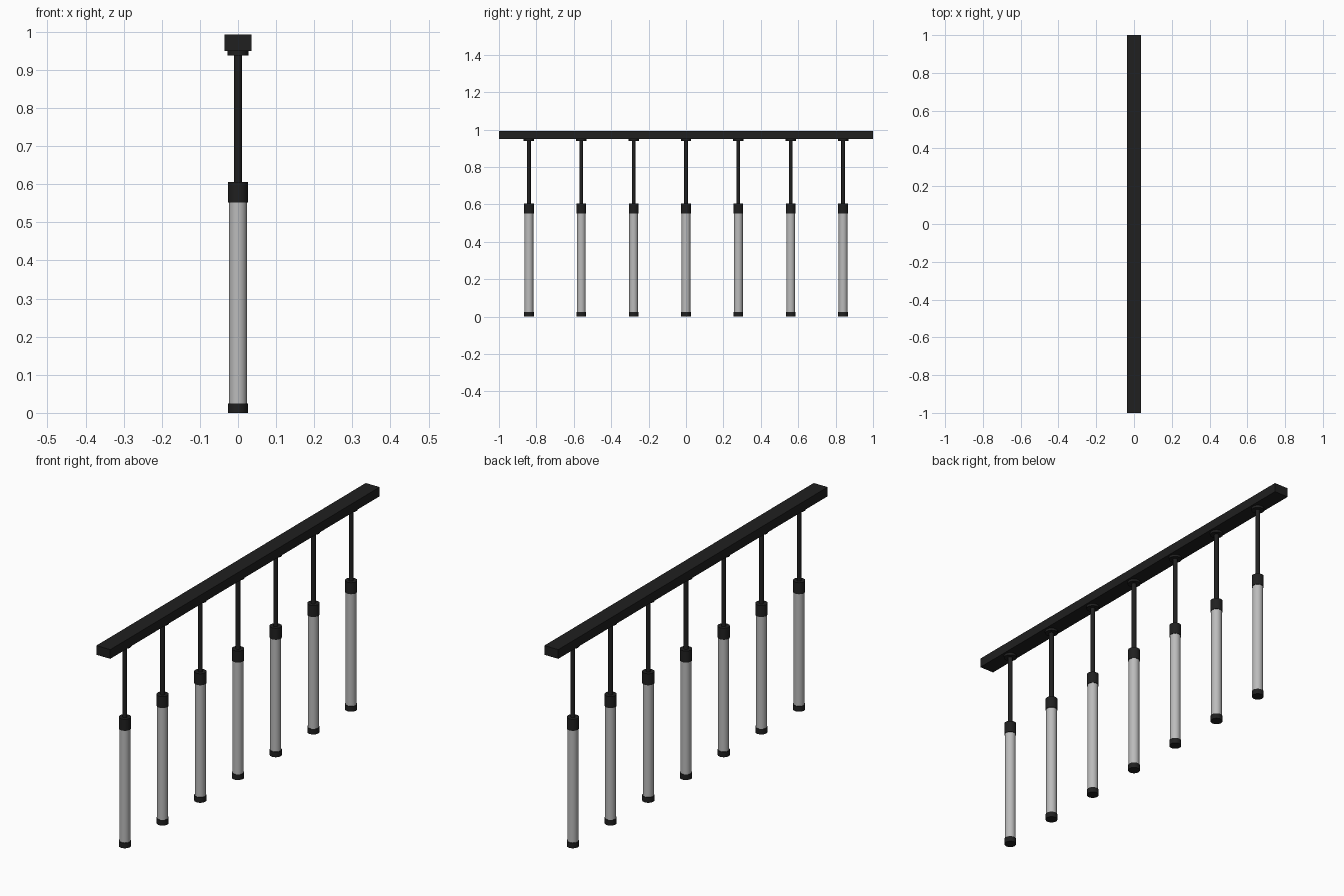
import bpy, math

if "Cube" in bpy.data.objects:
    bpy.data.objects.remove(bpy.data.objects["Cube"])


def material(name, rgb):
    m = bpy.data.materials.new(name)
    m.diffuse_color = (*rgb, 1)
    m.use_nodes = True
    m.node_tree.nodes["Principled BSDF"].inputs["Base Color"].default_value = m.diffuse_color
    return m


BLACK = material("black_metal", (0.014, 0.014, 0.014))
GLASS = material("frosted_grey", (0.5, 0.5, 0.5))


def cylinder(name, y, r, z0, z1, mat, sides=32):
    bpy.ops.mesh.primitive_cylinder_add(vertices=sides, radius=r, depth=z1 - z0,
                                        location=(0, y, (z0 + z1) / 2))
    ob = bpy.context.object
    ob.name = name
    ob.data.materials.append(mat)
    bpy.ops.object.shade_smooth_by_angle(angle=math.radians(40))
    return ob


# Ceiling bar
bpy.ops.mesh.primitive_cube_add(size=1, location=(0, 0, 0.9705))
bar = bpy.context.object
bar.name = "ceiling_bar"
bar.scale = (0.072, 2.0, 0.043)
bpy.ops.object.transform_apply(location=False, rotation=False, scale=True)
bar.data.materials.append(BLACK)

# Seven hanging tube lamps: part name, radius, bottom, top, material
PARTS = [
    ("mount_disc", 0.0275, 0.938, 0.950, BLACK),
    ("hanging_rod", 0.010, 0.600, 0.940, BLACK),
    ("lamp_socket", 0.026, 0.552, 0.606, BLACK),
    ("lamp_tube", 0.0235, 0.020, 0.556, GLASS),
    ("end_cap", 0.026, 0.000, 0.025, BLACK),
]
for i in range(7):
    for name, r, z0, z1, mat in PARTS:
        cylinder(f"{name}_{i + 1}", (i - 3) * 0.28, r, z0, z1, mat)
